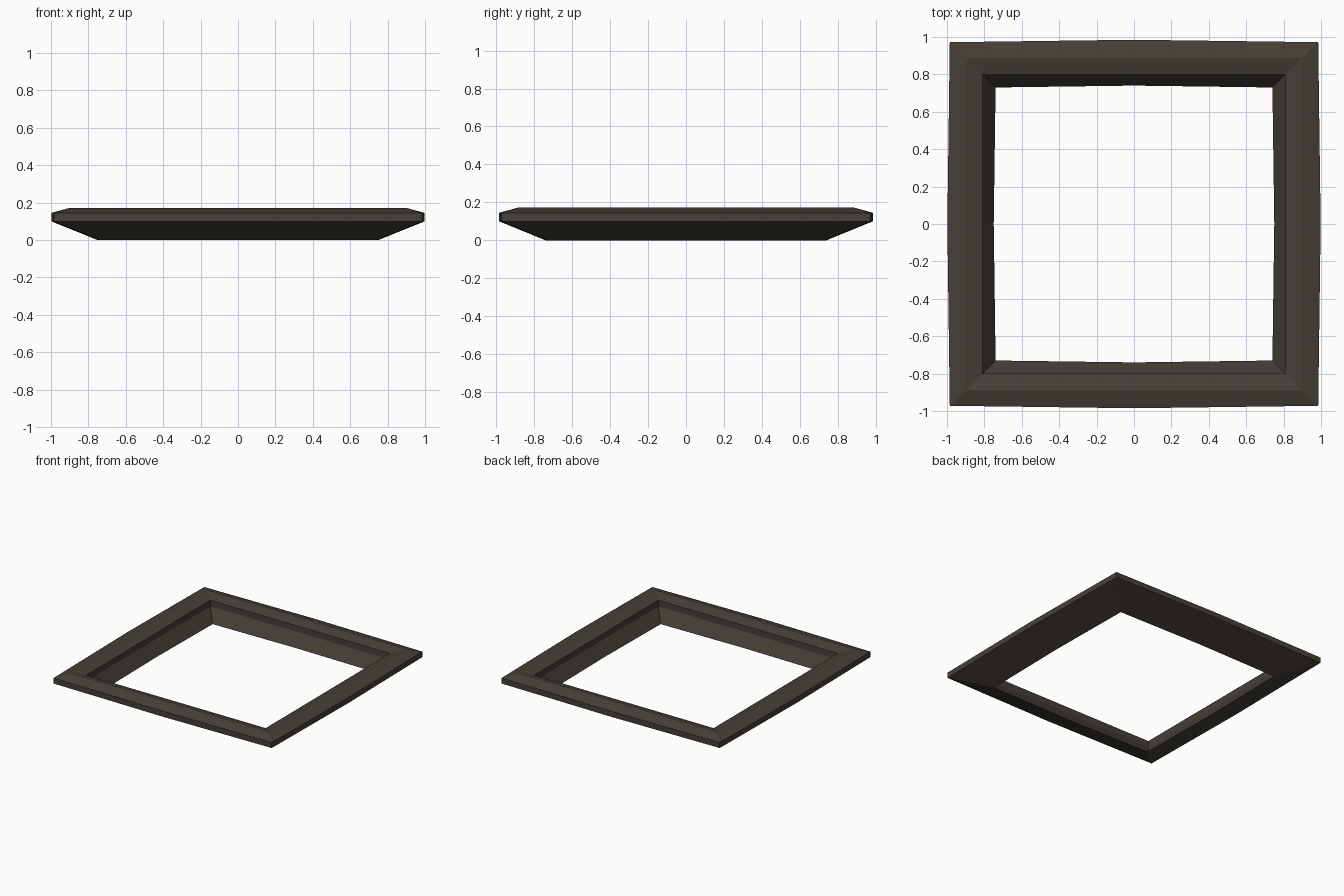
import bpy, bmesh

if "Cube" in bpy.data.objects:
    bpy.data.objects.remove(bpy.data.objects["Cube"])

# Single dark brown material
mat = bpy.data.materials.new("dark brown")
mat.diffuse_color = (0.060, 0.050, 0.038, 1)
mat.use_nodes = True
mat.node_tree.nodes["Principled BSDF"].inputs["Base Color"].default_value = mat.diffuse_color

# Cross-section: (half width x at corner, half width y at corner, z, outward bow at mid-side)
profile = [
    (0.740, 0.730, 0.000, 0.010),   # inner bottom edge
    (0.985, 0.972, 0.100, 0.013),   # outer lower edge
    (0.985, 0.972, 0.145, 0.013),   # outer upper edge
    (0.900, 0.887, 0.172, 0.000),   # top ridge
    (0.810, 0.800, 0.150, 0.000),   # inner lip
    (0.810, 0.800, 0.100, 0.000),   # bottom of lip
]
# Four corners and four mid-sides, counter-clockwise
stations = [(-1, -1), (0, -1), (1, -1), (1, 0), (1, 1), (0, 1), (-1, 1), (-1, 0)]

# Square frame: sweep the cross-section round the stations
bm = bmesh.new()
rings = []
for sx, sy in stations:
    mid = sx == 0 or sy == 0
    rings.append([bm.verts.new((sx * (x + bow * mid), sy * (y + bow * mid), z))
                  for x, y, z, bow in profile])
n, m = len(rings), len(profile)
for i in range(n):
    a, b = rings[i], rings[(i + 1) % n]
    for j in range(m):
        k = (j + 1) % m
        bm.faces.new((a[j], b[j], b[k], a[k]))
bmesh.ops.recalc_face_normals(bm, faces=bm.faces)
mesh = bpy.data.meshes.new("square_frame")
bm.to_mesh(mesh)
bm.free()
mesh.materials.append(mat)
bpy.context.collection.objects.link(bpy.data.objects.new("square_frame", mesh))
